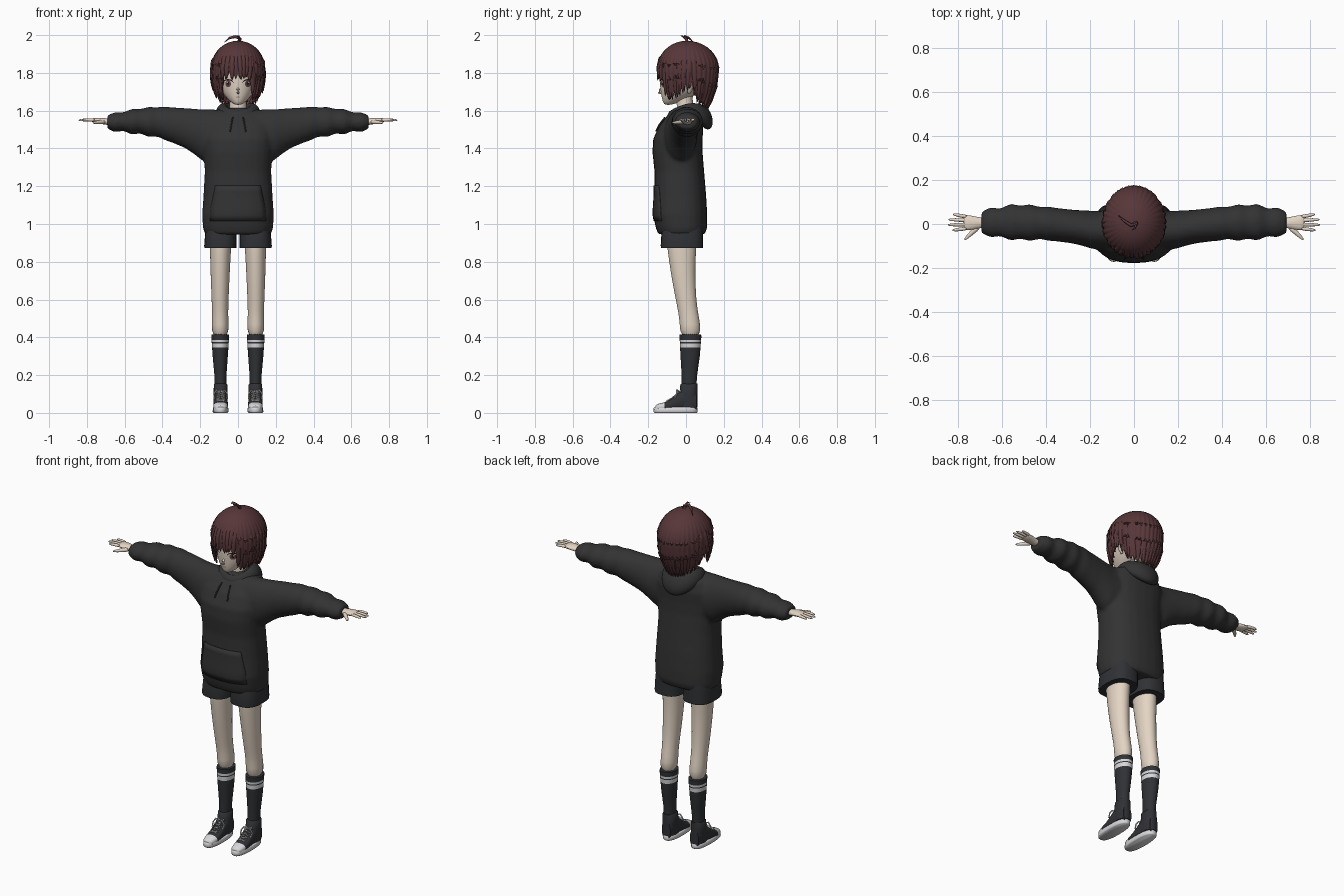
import bpy, bmesh, random
from math import sin, cos, pi, sqrt, copysign
from mathutils import Vector
from mathutils.bvhtree import BVHTree

random.seed(4)
if "Cube" in bpy.data.objects:
    bpy.data.objects.remove(bpy.data.objects["Cube"])


def material(name, *rgb):
    m = bpy.data.materials.new(name)
    m.use_nodes = True
    m.diffuse_color = (*rgb, 1)
    m.node_tree.nodes["Principled BSDF"].inputs["Base Color"].default_value = (*rgb, 1)
    return m


SKIN = material("skin", .77, .66, .55)
HAIR = material("maroon hair", .095, .037, .04)
CLOTH = material("black fleece", .033, .033, .033)
DARK = material("charcoal", .029, .031, .035)
WHITE = material("off white", .68, .68, .7)
IRIS = material("brown iris", .16, .06, .05)
LASH = material("dark lash", .02, .012, .012)
LIP = material("lip", .45, .2, .17)


def lerp(table, t):
    """Interpolate the rows of a table sorted by its first column."""
    for a, b in zip(table, table[1:]):
        if t <= b[0]:
            break
    k = min(1, max(0, (t - a[0]) / (b[0] - a[0])))
    return [p + (q - p) * k for p, q in zip(a[1:], b[1:])]


def span(axis, pos, u0, u1, v0, v1, e=2, n=24):
    """Superellipse ring across an axis, given by its extents."""
    pts = []
    for i in range(n):
        c, s = cos(2 * pi * i / n), sin(2 * pi * i / n)
        u = (u0 + u1) / 2 + (u1 - u0) / 2 * copysign(abs(c) ** (2 / e), c)
        v = (v0 + v1) / 2 + (v1 - v0) / 2 * copysign(abs(s) ** (2 / e), s)
        pts.append({"x": (pos, u, v), "y": (u, pos, v), "z": (u, v, pos)}[axis])
    return pts


def loft(bm, rings, closed=False, caps=True):
    vs = [[bm.verts.new(p) for p in r] for r in rings]
    for a, b in zip(vs, vs[1:] + vs[:1] if closed else vs[1:]):
        for i in range(len(a)):
            bm.faces.new((a[i - 1], a[i], b[i], b[i - 1]))
    if caps and not closed:
        bm.faces.new(vs[0])
        bm.faces.new(vs[-1])


def tube(bm, pts, radii, n=8):
    pts = [Vector(p) for p in pts]
    rings = []
    for i, p in enumerate(pts):
        d = pts[min(i + 1, len(pts) - 1)] - pts[max(i - 1, 0)]
        q = d.to_track_quat("Z", "Y")
        rings.append([p + q @ Vector((cos(2 * pi * k / n), sin(2 * pi * k / n), 0)) * radii[i]
                      for k in range(n)])
    loft(bm, rings)


def finish(name, bm, *mats, mirror=False, subsurf=0, rule=None):
    bmesh.ops.recalc_face_normals(bm, faces=bm.faces)
    me = bpy.data.meshes.new(name)
    bm.to_mesh(me)
    bm.free()
    for m in mats:
        me.materials.append(m)
    if rule:
        for p in me.polygons:
            p.material_index = rule(p.center)
    ob = bpy.data.objects.new(name, me)
    bpy.context.collection.objects.link(ob)
    bpy.context.view_layer.objects.active = ob
    ob.select_set(True)
    bpy.ops.object.shade_smooth_by_angle(angle=.9)
    ob.select_set(False)
    if mirror:
        ob.modifiers.new("mirror", "MIRROR").use_mirror_merge = False
    if subsurf:
        mod = ob.modifiers.new("subdivide", "SUBSURF")
        mod.levels = mod.render_levels = subsurf
    return ob


def caster(ob):
    """Return a function giving the front surface y of an object at x, z."""
    dg = bpy.context.evaluated_depsgraph_get()
    dg.update()
    tree = BVHTree.FromObject(ob, dg)

    def front(x, z):
        hit = tree.ray_cast(Vector((x, -1, z)), Vector((0, 1, 0)))[0]
        return hit.y if hit else -.12
    return front


def patch(name, front, shape, lift, mat, mirror=False, nu=12, nv=6):
    """Thin plate draped on a front surface; shape maps u, v to x, z."""
    bm = bmesh.new()
    rows = []
    for j in range(nv + 1):
        pts = [shape(i / nu, j / nv) for i in range(nu + 1)]
        rows.append([bm.verts.new((x, front(x, z) - lift, z)) for x, z in pts])
    for a, b in zip(rows, rows[1:]):
        for i in range(nu):
            bm.faces.new((a[i], a[i + 1], b[i + 1], b[i]))
    bmesh.ops.remove_doubles(bm, verts=bm.verts, dist=.00005)
    ob = finish(name, bm, mat, mirror=mirror)
    if sum(p.normal.y for p in ob.data.polygons) > 0:
        ob.data.flip_normals()
    return ob


def disc(cx, cz, rx, rz):
    return lambda u, v: (cx + rx * v * cos(2 * pi * u), cz + rz * v * sin(2 * pi * u))


# Hoodie: torso and wide sleeves fused into one skin
bm = bmesh.new()
torso = [(.945, -.147, .1, .176), (.98, -.16, .112, .186), (1.05, -.175, .112, .19),
         (1.15, -.168, .107, .183), (1.28, -.167, .096, .176), (1.38, -.178, .088, .182),
         (1.45, -.174, .088, .19), (1.52, -.142, .092, .19), (1.58, -.095, .085, .15),
         (1.615, -.06, .07, .08)]
loft(bm, [span("z", z, -w, w, f, b, 2.4) for z, f, b, w in torso])
sleeve = [(.05, 1.33, 1.605, -.125, .06), (.19, 1.335, 1.608, -.113, .06),
          (.23, 1.368, 1.61, -.1, .062), (.28, 1.402, 1.614, -.088, .065),
          (.41, 1.455, 1.622, -.072, .08), (.53, 1.475, 1.612, -.073, .09),
          (.62, 1.488, 1.593, -.06, .075), (.692, 1.498, 1.58, -.048, .062)]
for s in (-1, 1):
    rings = []
    for i in range(41):
        x = .05 + .642 * i / 40
        lo, hi, f, b = lerp(sleeve, x)
        w = .006 * sin(x * 70) * min(1, max(0, (x - .33) * 6))
        rings.append(span("x", s * x, f - w, b + w, lo - w, hi + w * .7))
    loft(bm, rings)
hoodie = finish("hoodie", bm, CLOTH)
mod = hoodie.modifiers.new("fuse", "REMESH")
mod.mode, mod.voxel_size, mod.use_smooth_shade = "VOXEL", .01, True
mod = hoodie.modifiers.new("soften", "SMOOTH")
mod.factor, mod.iterations = .5, 6
chest = caster(hoodie)

# Front pocket and hem seam
pocket = patch("pocket", chest, lambda u, v: ((2 * u - 1) * (.148 - .04 * max(0, v - .3)),
               1.015 + .19 * v), .004, CLOTH)
pocket.modifiers.new("thickness", "SOLIDIFY").thickness = .005

# Hood: collar roll around the neck, heavy at the back
bm = bmesh.new()
rings = []
for i in range(32):
    a = 2 * pi * i / 32
    k = (1 - cos(a)) / 2
    c = Vector((.088 * sin(a), .01 - .09 * cos(a), 1.578 + .03 * sin(a) ** 2 - .012 * k))
    out = Vector((sin(a), -cos(a), 0))
    r, h = .018 + .022 * k, .026 + .042 * k * k
    rings.append([c + out * (r * cos(t) - .25 * h * sin(t)) + Vector((0, 0, h * sin(t)))
                  for t in (2 * pi * j / 14 for j in range(14))])
loft(bm, rings, closed=True)
finish("hood", bm, CLOTH, subsurf=1)

bm = bmesh.new()
path = [(.028 + .014 * t, 1.565 - .075 * t) for t in (0, .25, .5, .75, 1)]
tube(bm, [(x, chest(x, z) - .006, z) for x, z in path], [.004] * 5)
finish("drawstrings", bm, CLOTH, mirror=True)

# Shorts, legs and banded socks
bm = bmesh.new()
loft(bm, [span("z", z, .008, w, f, .09, 2.7) for z, w, f in
          ((.872, .178, -.132), (.885, .179, -.134), (.95, .174, -.13), (1.02, .165, -.12))])
finish("shorts", bm, DARK, mirror=True)
leg = [(.12, .065, .12, -.02, .05), (.2, .064, .122, -.02, .056), (.3, .057, .131, -.026, .07),
       (.4, .05, .138, -.031, .078), (.47, .05, .138, -.033, .076), (.53, .052, .137, -.04, .064),
       (.6, .05, .14, -.055, .054), (.75, .043, .146, -.083, .048),
       (.88, .036, .149, -.1, .054), (.95, .03, .152, -.108, .065)]
bm = bmesh.new()
loft(bm, [span("z", r[0], *r[1:]) for r in leg[3:]])
finish("legs", bm, SKIN, mirror=True, subsurf=1)
bm = bmesh.new()
rings = []
for z in (.12, .16, .2, .25, .3, .345, .368, .374, .387, .4, .414):
    x0, x1, y0, y1 = lerp(leg, z)
    rings.append(span("z", z, x0 - .003, x1 + .003, y0 - .003, y1 + .003))
loft(bm, rings)
finish("socks", bm, DARK, WHITE, mirror=True,
       rule=lambda c: int(.345 < c.z < .387 and not .368 < c.z < .374))

# High-top shoes: sole, foot with white toe cap, ankle collar, laces
FX = .092
bm = bmesh.new()
loft(bm, [span("z", z, FX - w, FX + w, -.13 - w, .02 + w, 2.5)
          for z, w in ((0, .037), (.006, .042), (.026, .041), (.03, .037))])
finish("soles", bm, WHITE, mirror=True)
foot = [(-.162, .018, .038), (-.15, .03, .047), (-.115, .038, .056), (-.08, .039, .072),
        (-.05, .038, .097), (-.02, .037, .123), (.03, .036, .125), (.055, .028, .11)]
bm = bmesh.new()
loft(bm, [span("y", y, FX - w, FX + w, .01, h, 2.4) for y, w, h in foot])
finish("shoe_uppers", bm, DARK, WHITE, mirror=True, rule=lambda c: int(c.y < -.115))
bm = bmesh.new()
loft(bm, [span("z", z, FX - w, FX + w, f, .06, 2.3) for z, w, f in
          ((.03, .037, -.04), (.1, .037, -.035), (.15, .036, -.03), (.155, .03, -.024))])
finish("shoe_collars", bm, DARK, mirror=True)
bm = bmesh.new()
for s in (-1, 1):
    pts = []
    for i in range(7):
        y = -.1 + .012 * i
        pts.append((FX + s * .021 * (-1) ** i, y, lerp(foot, y)[1] + .001))
    tube(bm, pts, [.0045] * 7, 6)
    tube(bm, [(FX, -.04, .115), (FX + s * .02, -.048, .122), (FX + s * .036, -.05, .1),
              (FX + s * .034, -.06, .075)], [.004] * 4, 6)
finish("laces", bm, WHITE, mirror=True)

# Hands with separate fingers
bm = bmesh.new()
palm = [(.66, -.018, .03, 1.52, 1.558), (.7, -.019, .03, 1.525, 1.56),
        (.73, -.028, .038, 1.53, 1.564), (.76, -.029, .043, 1.535, 1.562),
        (.775, -.024, .04, 1.54, 1.558)]
loft(bm, [span("x", *r, n=12) for r in palm])
for y, tip, fan in ((-.02, .825, -.008), (-.002, .845, -.002), (.016, .842, .004), (.033, .822, .01)):
    tube(bm, [(.755, y, 1.55), (.79, y + fan / 2, 1.552), (tip - .01, y + fan, 1.55),
              (tip, y + fan, 1.549)], [.01, .009, .007, .003])
tube(bm, [(.705, -.012, 1.541), (.73, -.034, 1.539), (.755, -.058, 1.537), (.77, -.074, 1.536)],
     [.015, .012, .009, .004])
finish("hands", bm, SKIN, mirror=True, subsurf=1)

# Head, neck, ears, nose
bm = bmesh.new()
skull = [(1.63, -.112, -.08, .014), (1.643, -.122, -.04, .036), (1.68, -.132, .05, .074),
         (1.72, -.137, .11, .098), (1.77, -.142, .135, .11), (1.83, -.14, .145, .114),
         (1.9, -.11, .115, .088), (1.935, -.05, .06, .04)]
loft(bm, [span("z", z, -w, w, f, b) for z, f, b, w in skull])
head = finish("head", bm, SKIN, subsurf=1)
bm = bmesh.new()
loft(bm, [span("z", z, -w, w, y - w, y + w) for z, y, w in
          ((1.54, .005, .06), (1.59, 0, .046), (1.66, -.008, .043), (1.72, -.005, .045))])
finish("neck", bm, SKIN)
bm = bmesh.new()
tube(bm, [(.098, .015, 1.69), (.108, .02, 1.71), (.113, .026, 1.745), (.11, .025, 1.765)],
     [.006, .014, .02, .006])
finish("ears", bm, SKIN, mirror=True)
bm = bmesh.new()
tube(bm, [(0, -.128, 1.725), (0, -.137, 1.708), (0, -.142, 1.696), (0, -.13, 1.69)],
     [.004, .008, .008, .004])
finish("nose", bm, SKIN)

# Painted face
face = caster(head)
patch("eye_whites", face, disc(.053, 1.741, .025, .018), .002, WHITE, True, 20)
patch("irises", face, disc(.052, 1.742, .015, .018), .0035, IRIS, True, 20)
patch("pupils", face, disc(.052, 1.743, .006, .009), .0045, LASH, True, 12)
patch("eye_glints", face, disc(.057, 1.75, .003, .004), .0055, WHITE, True, 8)
patch("lashes", face, lambda u, v: (.053 + .029 * cos(pi * u), 1.742 + .019 * sin(pi * u)
      + .006 * v), .004, LASH, True, 14, 2)
patch("mouth", face, disc(0, 1.672, .013, .002), .002, LIP)

# Hair: shell with a jagged hem that opens around the face
shape = [(1.58, .085, -.11, .095), (1.63, .1, -.125, .12), (1.69, .127, -.142, .15),
         (1.75, .142, -.153, .165), (1.82, .145, -.158, .172)]
hem = [(0, 1.765), (.4, 1.775), (.6, 1.755), (.72, 1.655), (1.1, 1.66), (1.4, 1.685),
       (1.6, 1.72), (1.75, 1.71), (1.95, 1.645), (2.5, 1.615), (pi, 1.6)]


def hair_point(a, z, grow=1):
    w, f, b = lerp(shape, z)
    k = grow * sqrt(max(.0004, 1 - max(0, (z - 1.82) / .15) ** 2))
    reach = -f if cos(a) > 0 else b
    return Vector((w * k * sin(a), .004 - reach * k * cos(a), z))


TEETH, PER = 36, 6
lengths = [random.uniform(.02, .055) for _ in range(TEETH)]
rings = []
for row in range(19):
    ring = []
    for i in range(TEETH * PER):
        a = 2 * pi * i / (TEETH * PER)
        t = abs(2 * (i % PER) / PER - 1)
        low = lerp(hem, min(a, 2 * pi - a))[0] + lengths[i // PER] * t
        z = 1.82 + .15 * cos(pi / 2 * row / 9) if row < 10 else 1.82 + (low - 1.82) * (row - 9) / 9
        ring.append(hair_point(a, z, 1 - .025 * t * min(1, row / 9)))
    rings.append(ring)
bm = bmesh.new()
loft(bm, rings, caps=False)
bm.verts.ensure_lookup_table()
bm.faces.new(bm.verts[:TEETH * PER])
shell = finish("hair_shell", bm, HAIR)
mod = shell.modifiers.new("thickness", "SOLIDIFY")
mod.thickness, mod.offset = .008, -1

# Loose locks layered over the shell, and the curled tuft on top
bm = bmesh.new()
for i in range(34):
    a = 2 * pi * (i + random.uniform(-.3, .3)) / 34 % (2 * pi)
    low = lerp(hem, min(a, 2 * pi - a))[0] - random.uniform(-.015, .012)
    turn = random.uniform(-.1, .1)
    pts = [hair_point(a + turn * t, 1.92 + (low - 1.92) * t, g)
           for t, g in ((0, .9), (.3, .91), (.6, .92), (.85, .96), (1, 1.03))]
    tube(bm, pts, [.006, .017, .017, .01, .001])
finish("hair_locks", bm, HAIR)
bm = bmesh.new()
tube(bm, [(.01, .01, 1.96), (.012, 0, 1.982), (-.015, -.005, 1.992), (-.045, .015, 1.985),
          (-.072, .04, 1.962)], [.007, .007, .008, .006, .001])
tube(bm, [(0, .01, 1.96), (.008, -.005, 1.985), (.004, -.02, 1.995), (-.012, -.03, 1.998)],
     [.006, .006, .004, .001])
finish("hair_tuft", bm, HAIR)
